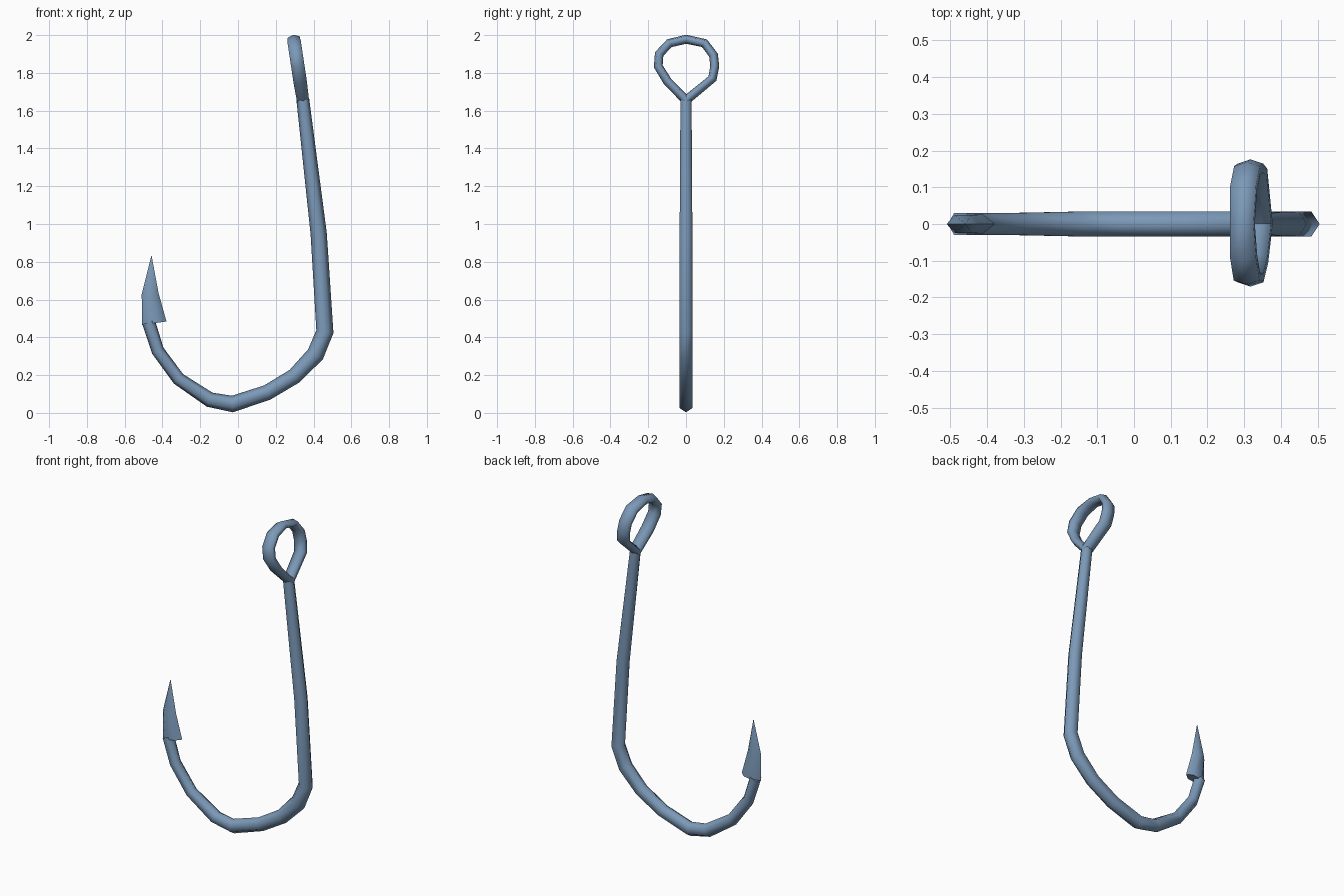
import bpy, bmesh, math
from mathutils import Vector

if "Cube" in bpy.data.objects:
    bpy.data.objects.remove(bpy.data.objects["Cube"])

steel = bpy.data.materials.new("blue_steel")
steel.diffuse_color = (0.20, 0.32, 0.48, 1)
steel.use_nodes = True
steel.node_tree.nodes["Principled BSDF"].inputs["Base Color"].default_value = steel.diffuse_color


def sweep(name, path, axis, sides=6):
    """Skin rings along a path of (point, in-plane half width, half width along axis)."""
    pts = [Vector(p[0]) for p in path]
    axis = Vector(axis).normalized()
    last = len(pts) - 1
    bm = bmesh.new()
    rings = []
    for i, (_, a, b) in enumerate(path):
        before = (pts[i] - pts[max(i - 1, 0)]).normalized()
        after = (pts[min(i + 1, last)] - pts[i]).normalized()
        normal = axis.cross((before + after).normalized()).normalized()
        ring = []
        for k in range(sides):
            t = math.tau * k / sides
            ring.append(bm.verts.new(pts[i] + normal * a * math.cos(t) + axis * b * math.sin(t)))
        rings.append(ring)
    for r, s in zip(rings, rings[1:]):
        for k in range(sides):
            n = (k + 1) % sides
            bm.faces.new((r[k], r[n], s[n], s[k]))
    bm.faces.new(rings[0][::-1])
    bm.faces.new(rings[-1])
    bmesh.ops.remove_doubles(bm, verts=bm.verts, dist=0.0005)
    bmesh.ops.recalc_face_normals(bm, faces=bm.faces)
    mesh = bpy.data.meshes.new(name)
    bm.to_mesh(mesh)
    bm.free()
    mesh.materials.append(steel)
    obj = bpy.data.objects.new(name, mesh)
    bpy.context.collection.objects.link(obj)
    bpy.ops.object.select_all(action='DESELECT')
    obj.select_set(True)
    bpy.context.view_layer.objects.active = obj
    bpy.ops.object.shade_smooth_by_angle(angle=math.radians(80))
    return obj


# Shank and bend: x, z, half width
hook = [(0.343, 1.66, 0.034), (0.427, 0.95, 0.043), (0.460, 0.43, 0.046),
        (0.410, 0.31, 0.047), (0.300, 0.195, 0.042), (0.155, 0.108, 0.041),
        (-0.03, 0.047, 0.044), (-0.15, 0.070, 0.040), (-0.315, 0.18, 0.035),
        (-0.425, 0.33, 0.034), (-0.473, 0.48, 0.035)]
sweep("shank_and_bend", [((x, 0, z), r, min(r, 0.039)) for x, z, r in hook], (0, 1, 0))

# Barbed point
barb = [(-0.443, 0.475, 0.065, 0.030), (-0.465, 0.63, 0.045, 0.028), (-0.458, 0.835, 0.0, 0.0)]
sweep("barbed_point", [((x, 0, z), a, b) for x, z, a, b in barb], (0, 1, 0))

# Line eye, tilted in line with the shank
eye = [(0.0, 1.655), (-0.098, 1.755), (-0.147, 1.835), (-0.142, 1.90), (-0.088, 1.957),
       (0.0, 1.978), (0.098, 1.957), (0.146, 1.893), (0.152, 1.835), (0.140, 1.77), (0.0, 1.655)]
slope = -0.15
sweep("line_eye", [((0.343 + slope * (z - 1.66), y, z), 0.024, 0.041 if y else 0.037)
                   for y, z in eye], (1, 0, -slope))
